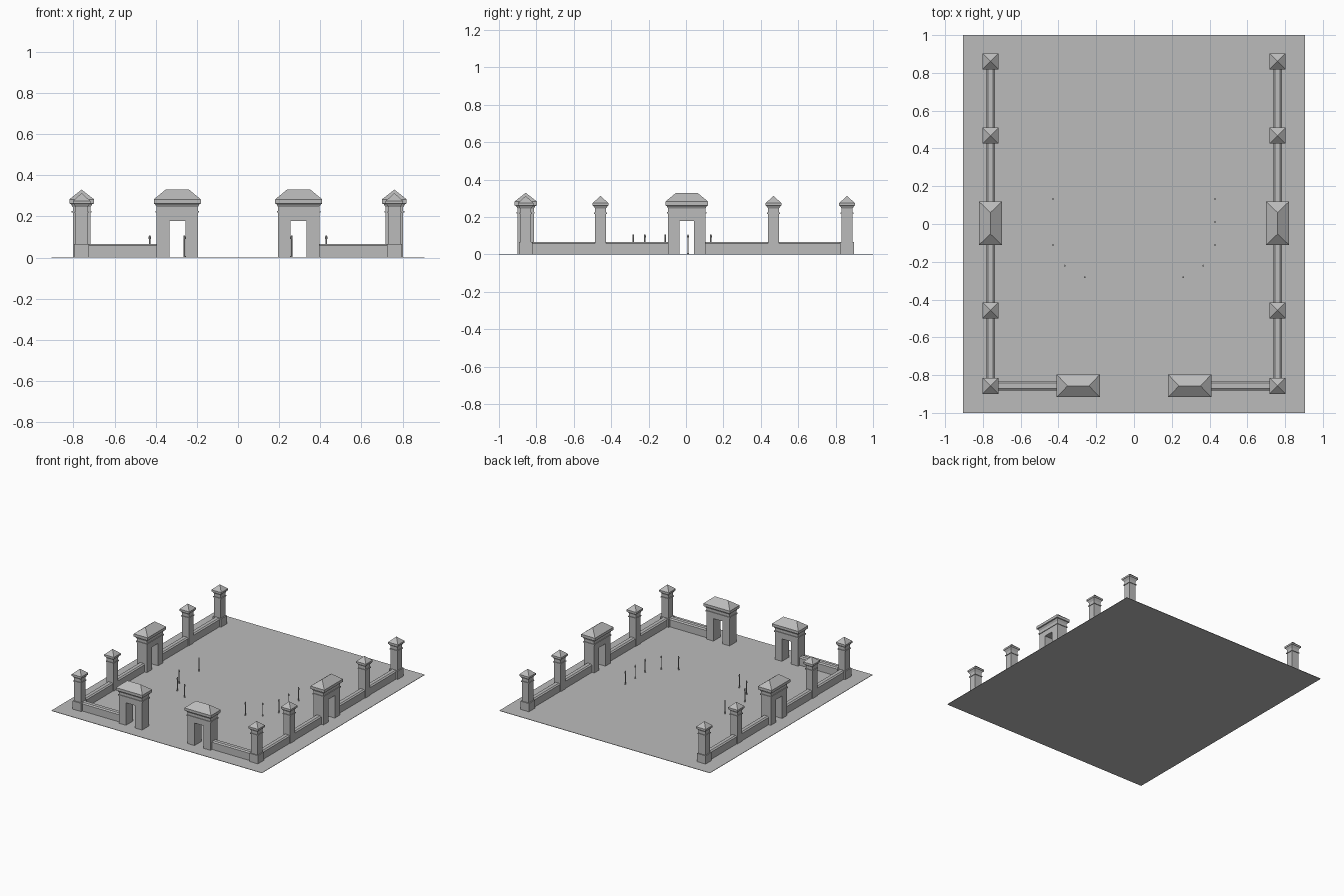
import bpy, bmesh, math
from mathutils import Matrix

cube = bpy.data.objects.get("Cube")
if cube:
    bpy.data.objects.remove(cube, do_unlink=True)

grey = bpy.data.materials.new("stone_grey")
grey.use_nodes = True
color = (0.5, 0.5, 0.5, 1)
grey.diffuse_color = color
grey.node_tree.nodes["Principled BSDF"].inputs["Base Color"].default_value = color


def finish(bm, name, x=0, y=0, turn=0):
    bmesh.ops.recalc_face_normals(bm, faces=bm.faces)
    mesh = bpy.data.meshes.new(name)
    bm.to_mesh(mesh)
    bm.free()
    mesh.materials.append(grey)
    obj = bpy.data.objects.new(name, mesh)
    obj.matrix_world = Matrix.Translation((x, y, 0)) @ Matrix.Rotation(turn, 4, 'Z')
    bpy.context.collection.objects.link(obj)
    return obj


def stack(bm, rings):
    """Loft rectangles given as (half x, half y, z)."""
    loops = [[bm.verts.new((sx * hx, sy * hy, z))
              for sx, sy in ((-1, -1), (1, -1), (1, 1), (-1, 1))] for hx, hy, z in rings]
    bm.faces.new(loops[0])
    bm.faces.new(loops[-1])
    for a, b in zip(loops, loops[1:]):
        for i in range(4):
            j = (i + 1) % 4
            bm.faces.new((a[i], a[j], b[j], b[i]))
    bmesh.ops.remove_doubles(bm, verts=bm.verts, dist=1e-5)


def pillar(name, x, y, base):
    bm = bmesh.new()
    s, r, e = 0.029, 0.034, 0.042
    foot = [(0.037, 0), (0.037, 0.067), (s, 0.067)] if base else [(s, 0)]
    profile = foot + [(s, 0.217), (r, 0.217), (r, 0.224), (s, 0.224), (s, 0.245),
                      (e - 0.004, 0.26), (e, 0.262), (e, 0.275), (0, 0.313)]
    stack(bm, [(h, h, z) for h, z in profile])
    finish(bm, name, x, y)


def gate(name, x, y, turn=0):
    bm = bmesh.new()
    w, d, o, top, split = 0.1, 0.043, 0.039, 0.178, 0.22
    # Arch body: doorway outline pushed through the depth
    outline = [(-w, 0), (-o, 0), (-o, top), (o, top), (o, 0), (w, 0), (w, split), (-w, split)]
    front = bm.faces.new([bm.verts.new((px, -d, pz)) for px, pz in outline])
    moved = bmesh.ops.extrude_face_region(bm, geom=[front])["geom"]
    bmesh.ops.translate(bm, vec=(0, 2 * d, 0),
                        verts=[g for g in moved if isinstance(g, bmesh.types.BMVert)])
    # Moulding, cornice and hipped roof
    out = 0.005
    stack(bm, [(w + out, d + out, 0.218), (w + out, d + out, 0.227), (w, d, 0.227),
               (w, d, 0.245), (w + 0.008, d + 0.009, 0.26), (w + 0.014, 0.06, 0.262),
               (w + 0.014, 0.06, 0.283), (0.057, 0, 0.33)])
    finish(bm, name, x, y, turn)


def wall(name, x, y, length, turn=0):
    bm = bmesh.new()
    h = length / 2
    stack(bm, [(h, 0.024, 0), (h, 0.024, 0.059), (h, 0.014, 0.067)])
    finish(bm, name, x, y, turn)


def bollard(name, x, y):
    bm = bmesh.new()
    for radius, low, high in ((0.0035, 0, 0.108), (0.005, 0.09, 0.102), (0.005, 0, 0.008)):
        bmesh.ops.create_cone(bm, cap_ends=True, segments=8, radius1=radius, radius2=radius,
                              depth=high - low,
                              matrix=Matrix.Translation((0, 0, (low + high) / 2)))
    finish(bm, name, x, y)


# Ground sheet
bm = bmesh.new()
stack(bm, [(0.906, 1, 0), (0.906, 1, 0.003)])
finish(bm, "ground")

side_x, front_y, gate_y = 0.76, -0.857, 0.004
quarter = math.pi / 2
for side, label in ((1, "left"), (-1, "right")):
    x = side * side_x
    # Side row of pillars, gate and walls
    for y, spot in ((front_y, "front"), (-0.457, "mid_front"), (0.468, "mid_back"), (0.861, "back")):
        pillar(f"{label}_{spot}_pillar", x, y, spot in ("front", "back"))
    gate(f"{label}_side_gate", x, gate_y, quarter)
    for a, b, spot in ((front_y, gate_y - 0.09, "front"), (gate_y + 0.09, 0.861, "back")):
        wall(f"{label}_{spot}_side_wall", x, (a + b) / 2, b - a, quarter)
    # Front gate and its wall
    gate(f"{label}_front_gate", side * 0.295, front_y)
    wall(f"{label}_front_wall", side * 0.57, front_y, 0.37)
    # Curved row of bollards
    spots = [(0.429, 0.133), (0.429, -0.111), (0.367, -0.22), (0.261, -0.282)]
    if side > 0:
        spots.append((0.429, 0.011))
    for i, (bx, by) in enumerate(spots):
        bollard(f"{label}_bollard_{i + 1}", side * bx, by)
